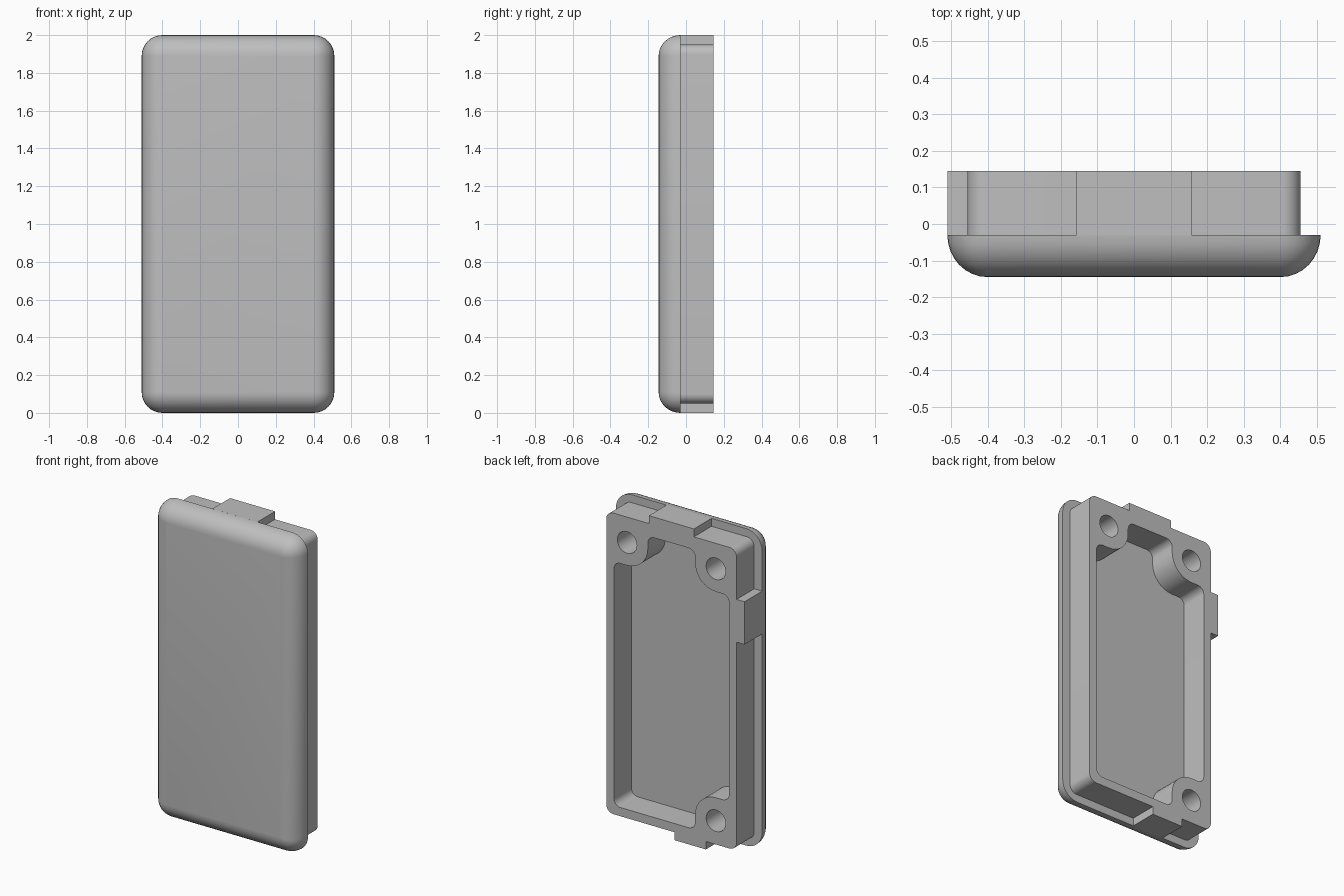
import bpy, bmesh
from math import sin, cos, pi
from mathutils import Vector

cube = bpy.data.objects.get("Cube")
if cube:
    bpy.data.objects.remove(cube, do_unlink=True)

BACK, SEAM, FRONT = 0.145, -0.03, -0.145
STEPS = 8

grey = bpy.data.materials.new("plain grey")
grey.use_nodes = True
grey.diffuse_color = (0.52, 0.52, 0.52, 1)
grey.node_tree.nodes["Principled BSDF"].inputs["Base Color"].default_value = grey.diffuse_color


def rounded(corners):
    """Outline from (x, z, radius) right-angled corners; radius 0 stays sharp."""
    out = []
    for i, (x, z, r) in enumerate(corners):
        p = Vector((x, z))
        if r == 0:
            out.append(p)
            continue
        u = (Vector(corners[i - 1][:2]) - p).normalized()
        v = (Vector(corners[(i + 1) % len(corners)][:2]) - p).normalized()
        c = p + (u + v) * r
        for k in range(STEPS + 1):
            t = k / STEPS * pi / 2
            q = c - (v * cos(t) + u * sin(t)) * r
            if not out or (q - out[-1]).length > 1e-5:
                out.append(q)
    if (out[0] - out[-1]).length < 1e-5:
        out.pop()
    return out


def box(x0, z0, x1, z1, r):
    return [(x0, z0, r), (x1, z0, r), (x1, z1, r), (x0, z1, r)]


def finish(name, bm):
    bmesh.ops.remove_doubles(bm, verts=bm.verts[:], dist=1e-5)
    bmesh.ops.recalc_face_normals(bm, faces=bm.faces[:])
    mesh = bpy.data.meshes.new(name)
    bm.to_mesh(mesh)
    bm.free()
    mesh.materials.append(grey)
    ob = bpy.data.objects.new(name, mesh)
    bpy.context.collection.objects.link(ob)
    bpy.ops.object.select_all(action="DESELECT")
    ob.select_set(True)
    bpy.context.view_layer.objects.active = ob
    bpy.ops.object.shade_smooth_by_angle(angle=pi / 6)


# Front cover: rounded plate swept inwards along a quarter round
bm = bmesh.new()
R = 0.11
rings = []
for k in range(STEPS + 1):
    t = k / STEPS * pi / 2
    inset = R * (1 - cos(t))
    y = SEAM + (FRONT - SEAM) * sin(t)
    r = max(R - inset, 0.0005)
    outline = rounded(box(-0.51 + inset, inset, 0.51 - inset, 2 - inset, r))
    rings.append([bm.verts.new((p.x, y, p.y)) for p in outline])
for a, b in zip(rings, rings[1:]):
    for i in range(len(a)):
        bm.faces.new((a[i - 1], a[i], b[i], b[i - 1]))
bm.faces.new(rings[0])
bm.faces.new(rings[-1])
finish("front_cover", bm)

# Rim: wall with three tabs, a pocket stepped around the bosses, and screw holes
W, LOW, TOP, C = 0.455, 0.05, 1.95, 0.05
wall = [(-W, LOW, C), (-0.24, LOW, 0), (-0.24, 0, 0), (-0.02, 0, 0), (-0.02, LOW, 0),
        (W, LOW, C), (W, TOP, C),
        (0.157, TOP, 0), (0.157, 2, 0), (-0.157, 2, 0), (-0.157, TOP, 0),
        (-W, TOP, C), (-W, 1.635, 0), (-0.51, 1.635, 0), (-0.51, 1.365, 0), (-W, 1.365, 0)]

HX, HLOW, HTOP = 0.31, 0.2, 1.79          # screw hole positions
BOSS, HOLE = 0.145, 0.068                 # boss and hole radii
PX, PLOW, PTOP, F = 0.402, 0.105, 1.87, 0.045
bx, b_low, b_top = HX - BOSS, HLOW + BOSS, HTOP - BOSS
pocket = [(PX, PLOW, F),
          (PX, b_top, F), (bx, b_top, BOSS), (bx, PTOP, F),
          (-bx, PTOP, F), (-bx, b_top, BOSS), (-PX, b_top, F),
          (-PX, b_low, F), (-bx, b_low, BOSS), (-bx, PLOW, F)]
holes = [box(x - HOLE, z - HOLE, x + HOLE, z + HOLE, HOLE)
         for x, z in ((HX, HTOP), (-HX, HTOP), (-HX, HLOW))]

bm = bmesh.new()
for corners in [wall, pocket] + holes:
    vs = [bm.verts.new((p.x, BACK, p.y)) for p in rounded(corners)]
    for i in range(len(vs)):
        bm.edges.new((vs[i - 1], vs[i]))
bmesh.ops.triangle_fill(bm, edges=bm.edges[:], use_beauty=True, normal=(0, 1, 0))
back = bm.faces[:]
grown = bmesh.ops.extrude_face_region(bm, geom=back, use_keep_orig=True)
moved = [g for g in grown["geom"] if isinstance(g, bmesh.types.BMVert)]
bmesh.ops.translate(bm, verts=moved, vec=(0, SEAM - 0.002 - BACK, 0))
finish("rim", bm)
